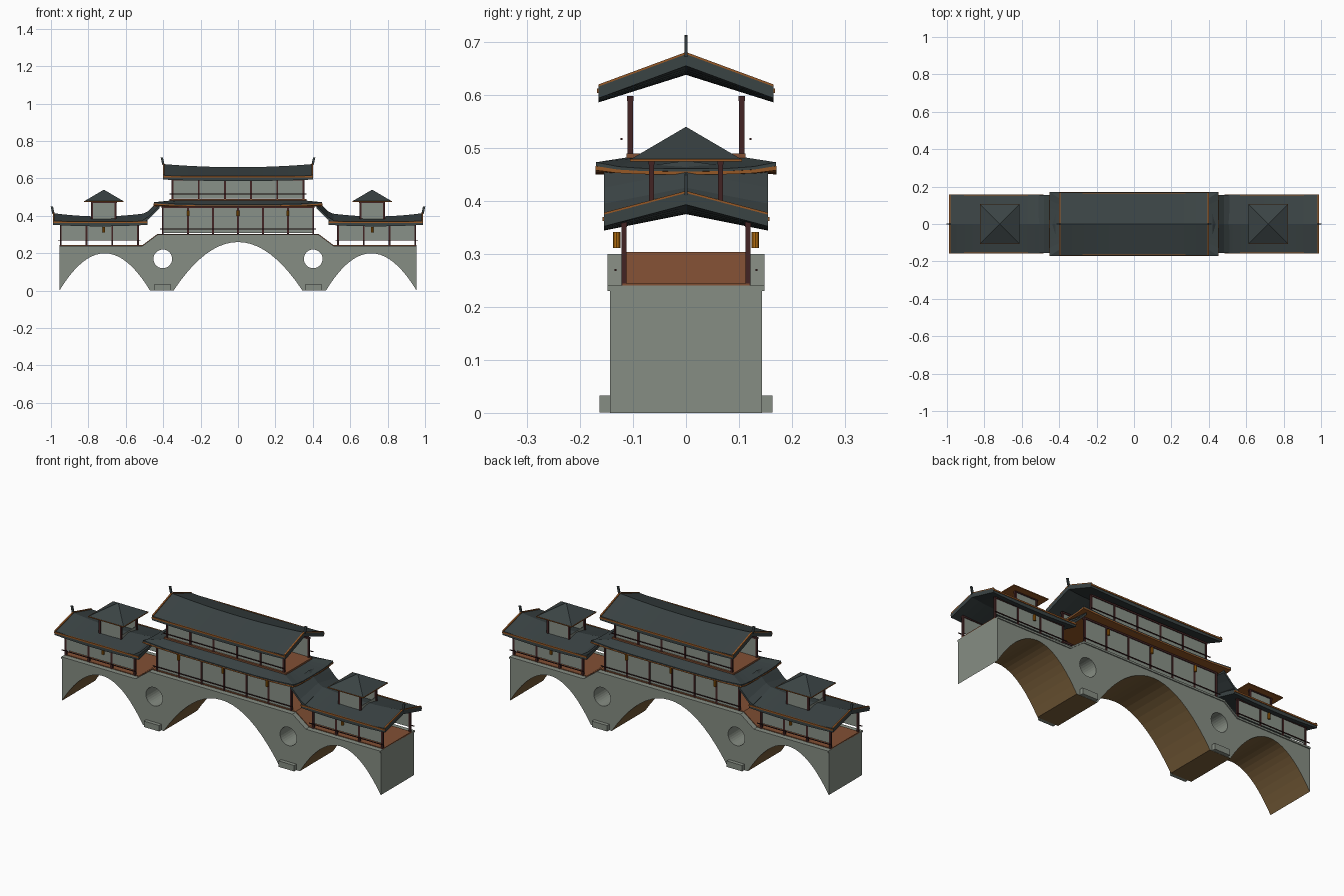
import bpy, bmesh, math
from mathutils import Matrix

if "Cube" in bpy.data.objects:
    bpy.data.objects.remove(bpy.data.objects["Cube"])


def material(name, rgb):
    m = bpy.data.materials.new(name)
    lin = [(c / 255 / 12.92) if c < 11 else ((c / 255 + 0.055) / 1.055) ** 2.4 for c in rgb]
    m.diffuse_color = (*lin, 1)
    m.use_nodes = True
    m.node_tree.nodes["Principled BSDF"].inputs["Base Color"].default_value = m.diffuse_color
    return m


STONE = material("grey stone", (134, 141, 131))
VAULT = material("tan vault", (122, 95, 58))
ROOF = material("slate roof", (58, 67, 68))
DARK = material("dark red timber", (66, 36, 36))
WOOD = material("brown timber", (130, 80, 52))
TRIM = material("orange trim", (150, 88, 38))
GOLD = material("amber lantern", (178, 108, 14))
PANEL = material("pale panel", (137, 145, 136))


def finish(name, bm, *mats):
    bmesh.ops.recalc_face_normals(bm, faces=bm.faces)
    me = bpy.data.meshes.new(name)
    bm.to_mesh(me)
    bm.free()
    for m in mats:
        me.materials.append(m)
    ob = bpy.data.objects.new(name, me)
    bpy.context.collection.objects.link(ob)
    return ob


def boxes(name, mat, items):
    """Boxes given as (x0, x1, y0, y1, z0, z1), joined in one object."""
    bm = bmesh.new()
    for x0, x1, y0, y1, z0, z1 in items:
        mx = Matrix.Translation(((x0 + x1) / 2, (y0 + y1) / 2, (z0 + z1) / 2)) @ Matrix.Diagonal(
            (abs(x1 - x0), abs(y1 - y0), z1 - z0, 1))
        bmesh.ops.create_cube(bm, size=1, matrix=mx)
    return finish(name, bm, mat)


def loft(name, mat, sections):
    """Skin closed sections of equal point count and cap both ends."""
    bm = bmesh.new()
    rings = [[bm.verts.new(p) for p in s] for s in sections]
    n = len(rings[0])
    for a, b in zip(rings, rings[1:]):
        for i in range(n):
            j = (i + 1) % n
            bm.faces.new((a[i], a[j], b[j], b[i]))
    bm.faces.new(rings[0])
    bm.faces.new(rings[-1])
    return finish(name, bm, mat)


def gable_section(x, half, eave, ridge, thick):
    return [(x, -half, eave), (x, 0, ridge), (x, half, eave),
            (x, half, eave - thick), (x, 0, ridge - thick), (x, -half, eave - thick)]


def gable_roof(name, x0, x1, half, eave, ridge, lift_e, lift_r, board_ends):
    """Sagging gable roof; eave and ridge are the heights at the raised ends."""
    secs = []
    for i in range(13):
        t = i / 6 - 1
        s = 1 - t * t
        secs.append(gable_section(x0 + (x1 - x0) * i / 12, half, eave - lift_e * s, ridge - lift_r * s, 0.022))
    loft(name, ROOF, secs)
    for x in board_ends:
        inner = x - math.copysign(0.008, x - (x0 + x1) / 2)
        loft(name + "_barge_board", TRIM, [gable_section(q, half, eave + 0.004, ridge + 0.004, 0.007)
                                           for q in (inner, x)])
    boxes(name + "_eave_trim", TRIM, [(x0, x1, s * half - 0.003, s * half + 0.003, eave - 0.012, eave - 0.004)
                                      for s in (-1, 1)])


def finial(x, z, side):
    ob = boxes("ridge_finial", ROOF, [(-0.006, 0.006, -0.003, 0.003, -0.006, 0.034)])
    ob.location = (x, 0, z)
    ob.rotation_euler = (0, side * 0.22, 0)


def gallery(name, xs, y, z0, z1, panel_z0, rail_y=None, rail_z=None):
    """Rows of columns front and back with panels, head beam and hand rail."""
    a, b = min(xs), max(xs)
    boxes(name + "_columns", DARK, [(x - 0.005, x + 0.005, s * y - 0.005, s * y + 0.005, z0, z1)
                                    for x in xs for s in (-1, 1)])
    boxes(name + "_head_beam", DARK, [(a - 0.006, b + 0.006, s * y - 0.006, s * y + 0.006, z1 - 0.009, z1)
                                      for s in (-1, 1)])
    boxes(name + "_panels", PANEL, [(a, b, s * y - 0.002, s * y + 0.002, panel_z0, z1 - 0.009) for s in (-1, 1)])
    if rail_y:
        boxes(name + "_hand_rail", DARK, [(a - 0.015, b + 0.015, s * rail_y - 0.002, s * rail_y + 0.002,
                                           rail_z - 0.002, rail_z + 0.002) for s in (-1, 1)])


def lanterns(name, xs, z):
    bm = bmesh.new()
    for x in xs:
        for s in (-1, 1):
            bmesh.ops.create_cone(bm, cap_ends=True, segments=8, radius1=0.007, radius2=0.007, depth=0.03,
                                  matrix=Matrix.Translation((x, s * 0.131, z)))
    finish(name, bm, GOLD)


# Bridge body: arched profile extruded across the width
def arch(cx, half, rise, n=20):
    return [(cx + half * t, rise * (1 - t * t)) for t in (2 * i / n - 1 for i in range(n + 1))]


profile = ([(-0.955, 0.24)] + arch(-0.7125, 0.2425, 0.20) + arch(0, 0.345, 0.26) + arch(0.7125, 0.2425, 0.20)
           + [(0.955, 0.24), (0.51, 0.24), (0.43, 0.30), (-0.43, 0.30), (-0.51, 0.24)])
body = loft("bridge_body", STONE, [[(x, y, z) for x, z in profile] for y in (-0.143, 0.143)])
body.data.materials.append(VAULT)

# Round flood openings through the piers
bm = bmesh.new()
for s in (-1, 1):
    bmesh.ops.create_cone(bm, cap_ends=True, segments=28, radius1=0.05, radius2=0.05, depth=0.5,
                          matrix=Matrix.Translation((s * 0.402, 0, 0.17)) @ Matrix.Rotation(math.pi / 2, 4, 'X'))
cutter = finish("opening_cutter", bm, STONE)
cutter.hide_render = True
mod = body.modifiers.new("openings", 'BOOLEAN')
mod.object, mod.operation, mod.solver = cutter, 'DIFFERENCE', 'EXACT'
bpy.context.view_layer.objects.active = body
bpy.ops.object.modifier_apply(modifier=mod.name)
bpy.data.objects.remove(cutter)
for f in body.data.polygons:
    in_hole = math.hypot(abs(f.center.x) - 0.402, f.center.z - 0.17) < 0.055
    f.material_index = 1 if f.normal.z < -0.1 and not in_hole else 0

# Pier feet, edge coping and timber decks
boxes("pier_feet", STONE, [(s * 0.404 - 0.046, s * 0.404 + 0.046, -0.163, 0.163, 0.001, 0.033) for s in (-1, 1)])
deck_line = [(-0.955, 0.24), (-0.51, 0.24), (-0.43, 0.30), (0.43, 0.30), (0.51, 0.24), (0.955, 0.24)]
for s in (-1, 1):
    loft("deck_coping", STONE, [[(x, s * 0.141, z), (x, s * 0.148, z), (x, s * 0.148, z - 0.01),
                                 (x, s * 0.141, z - 0.01)] for x, z in deck_line])
loft("timber_deck", WOOD, [[(x, -0.12, z + 0.004), (x, 0.12, z + 0.004), (x, 0.12, z - 0.004), (x, -0.12, z - 0.004)]
                           for x, z in deck_line])

# Central hall, lower storey
gallery("hall", [-0.402 + 0.134 * i for i in range(7)], 0.117, 0.30, 0.45, 0.308, 0.133, 0.33)
lanterns("hall_lanterns", (-0.265, 0, 0.265), 0.415)


# Hipped skirt roof with upturned corners between the storeys
def skirt_ring(hx, hy, z, lift, n=8):
    pts = []
    corners = [(-1, -1), (1, -1), (1, 1), (-1, 1)]
    for k in range(4):
        (ax, ay), (bx, by) = corners[k], corners[(k + 1) % 4]
        for i in range(n):
            t = i / n
            pts.append(((ax + (bx - ax) * t) * hx, (ay + (by - ay) * t) * hy, z + lift * abs(2 * t - 1) ** 4))
    return pts


loft("skirt_roof", ROOF, [skirt_ring(0.44, 0.16, 0.452, 0.01), skirt_ring(0.45, 0.17, 0.454, 0.012),
                          skirt_ring(0.45, 0.17, 0.461, 0.012), skirt_ring(0.36, 0.112, 0.482, 0)])
loft("skirt_trim", TRIM, [skirt_ring(0.451, 0.171, 0.450, 0.008), skirt_ring(0.451, 0.171, 0.456, 0.010)])

# Upper storey and its main roof
boxes("upper_floor", WOOD, [(-0.365, 0.365, -0.112, 0.112, 0.480, 0.490)])
gallery("upper_hall", [-0.35 + 0.14 * i for i in range(6)], 0.105, 0.488, 0.598, 0.493, 0.122, 0.517)
gable_roof("main_roof", -0.40, 0.40, 0.165, 0.616, 0.677, 0.008, 0.017, (-0.40, 0.40))

for s in (-1, 1):
    finial(s * 0.40, 0.679, s)
    # Sloping link roof over the steps
    loft("link_roof", ROOF, [gable_section(s * x, 0.155, e, r, 0.014) for x, e, r in
                             ((0.42, 0.455, 0.476), (0.45, 0.425, 0.455), (0.48, 0.395, 0.425), (0.51, 0.376, 0.41))])
    # Side wing gallery
    gallery("wing", [s * (0.535 + 0.1375 * i) for i in range(4)], 0.117, 0.24, 0.36, 0.268, 0.133, 0.27)
    lanterns("wing_lantern", (s * 0.717,), 0.326)
    ends = sorted((s * 0.485, s * 0.99))
    gable_roof("wing_roof", ends[0], ends[1], 0.155, 0.374, 0.415, 0.008, 0.018, (s * 0.99,))
    finial(s * 0.988, 0.417, s)
    # Rooftop pavilion
    cx = s * 0.717
    gallery("pavilion", [cx - 0.063, cx + 0.063], 0.065, 0.375, 0.478, 0.38)
    boxes("pavilion_end_panels", PANEL, [(cx + q * 0.063 - 0.002, cx + q * 0.063 + 0.002, -0.063, 0.063, 0.38, 0.405)
                                         for q in (-1, 1)])
    boxes("pavilion_eave_trim", TRIM, [(cx - 0.106, cx + 0.106, -0.106, 0.106, 0.474, 0.479)])
    bm = bmesh.new()
    bmesh.ops.create_cone(bm, cap_ends=True, segments=4, radius1=0.104 * math.sqrt(2), radius2=0, depth=0.061,
                          matrix=Matrix.Translation((cx, 0, 0.5095)) @ Matrix.Rotation(math.pi / 4, 4, 'Z'))
    finish("pavilion_roof", bm, ROOF)
